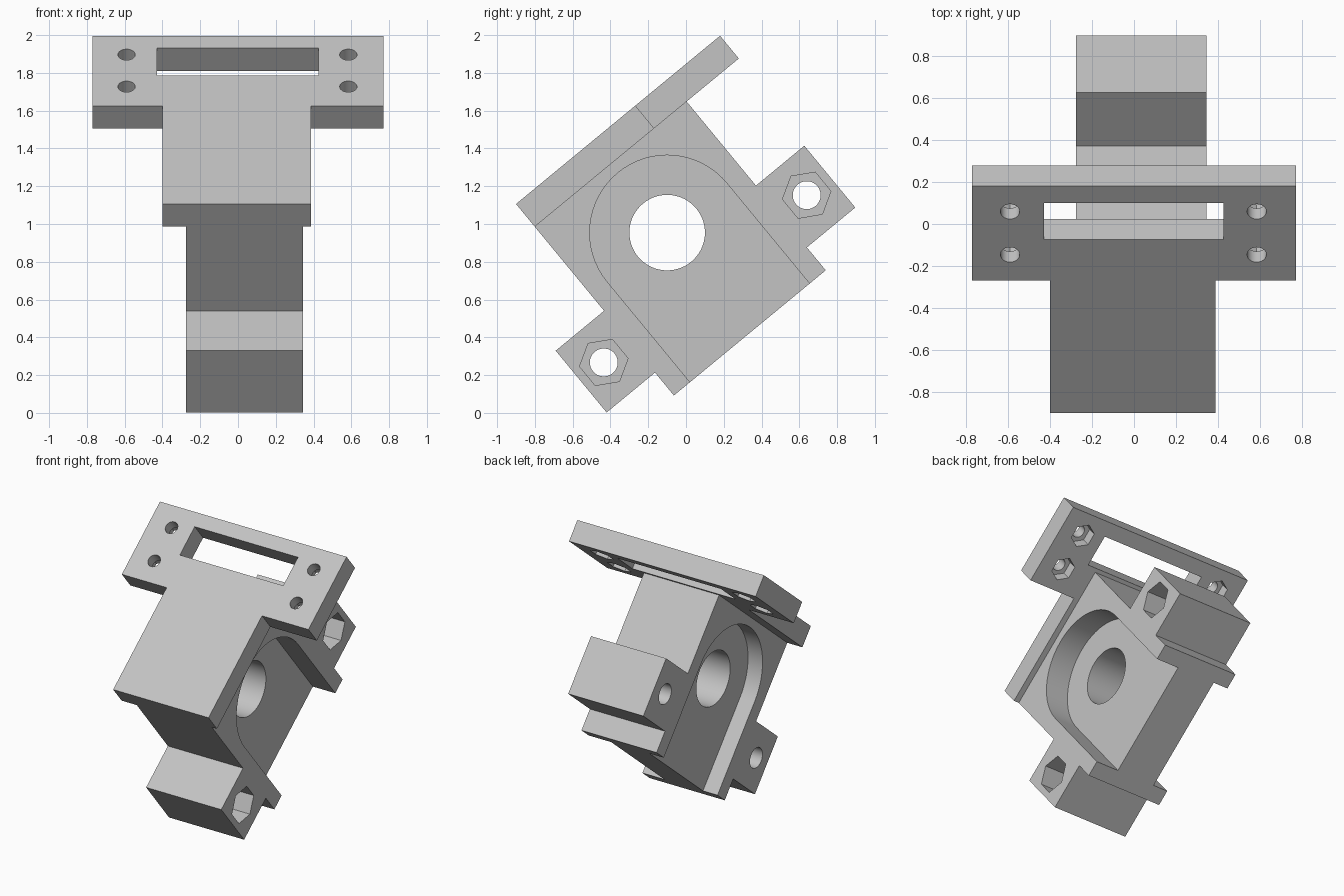
import bpy
import bmesh
from math import cos, sin, pi, radians

cube = bpy.data.objects.get("Cube")
if cube:
    bpy.data.objects.remove(cube, do_unlink=True)

grey = bpy.data.materials.new("plain grey")
grey.use_nodes = True
colour = (0.55, 0.55, 0.55, 1)
grey.diffuse_color = colour
grey.node_tree.nodes["Principled BSDF"].inputs["Base Color"].default_value = colour


def prism(name, profile, axis, low, high):
    """Extrude a closed profile along x (points are y, z) or z (points are x, y)."""
    def place(p, h):
        return (h, *p) if axis == "x" else (*p, h)
    bm = bmesh.new()
    a = [bm.verts.new(place(p, low)) for p in profile]
    b = [bm.verts.new(place(p, high)) for p in profile]
    bm.faces.new(a)
    bm.faces.new(b)
    n = len(profile)
    for i in range(n):
        j = (i + 1) % n
        bm.faces.new((a[i], a[j], b[j], b[i]))
    bmesh.ops.recalc_face_normals(bm, faces=bm.faces)
    mesh = bpy.data.meshes.new(name)
    bm.to_mesh(mesh)
    bm.free()
    mesh.materials.append(grey)
    obj = bpy.data.objects.new(name, mesh)
    bpy.context.collection.objects.link(obj)
    return obj


def ring(centre, radius, sides, start=0.0):
    return [(centre[0] + radius * cos(start + 2 * pi * i / sides),
             centre[1] + radius * sin(start + 2 * pi * i / sides))
            for i in range(sides)]


def cut(target, profile, axis, low, high):
    cutter = prism("cutter", profile, axis, low, high)
    cutter.hide_render = True
    mod = target.modifiers.new("cut", "BOOLEAN")
    mod.operation = "DIFFERENCE"
    mod.solver = "EXACT"
    mod.object = cutter
    bpy.context.view_layer.objects.active = target
    bpy.ops.object.modifier_apply(modifier=mod.name)
    bpy.data.objects.remove(cutter, do_unlink=True)


# Shared dimensions, in the untilted frame with the plate's outer face at z = 0
thick = 0.156
length, bottom = 1.042, -1.314
lug, lug_top, lug_low = 0.332, -0.733, -1.157
left, right = 0.345, -0.275

# Housing with a clamping lug on either side
housing = prism("housing", [
    (0, -thick), (length, -thick), (length, lug_top), (length + lug, lug_top),
    (length + lug, lug_low), (length, lug_low), (length, bottom), (0, bottom),
    (0, lug_low), (-lug, lug_low), (-lug, lug_top), (0, lug_top)],
    "x", right, left)

# Arched recesses in both sides, open at the bottom, and the central bore
centre, arch = (0.521, -0.626), 0.41
pocket = [(centre[0] + arch * cos(pi * i / 32), centre[1] + arch * sin(pi * i / 32))
          for i in range(33)]
pocket += [(centre[0] - arch, bottom - 0.1), (centre[0] + arch, bottom - 0.1)]
cut(housing, pocket, "x", 0.16, left + 0.1)
cut(housing, pocket, "x", right - 0.1, -0.155)
cut(housing, ring(centre, 0.2, 64), "x", -1, 1)

# Bolt holes with hexagonal nut pockets in the lugs
for y in (-0.175, 1.217):
    cut(housing, ring((y, -0.943), 0.074, 32), "x", -1, 1)
    cut(housing, ring((y, -0.943), 0.13, 6, pi / 6), "x", 0.145, 1)

# T-shaped mounting plate with a window
plate = prism("mounting_plate", [
    (-0.40, 0), (0.387, 0), (0.387, 0.817), (0.77, 0.817),
    (0.77, 1.40), (-0.77, 1.40), (-0.77, 0.817), (-0.40, 0.817)],
    "z", -thick, 0)
cut(plate, [(-0.428, 1.07), (0.425, 1.07), (0.425, 1.297), (-0.428, 1.297)], "z", -1, 1)

# Screw holes with nut pockets behind them
for x in (-0.59, 0.584):
    for y in (0.977, 1.243):
        cut(plate, ring((x, y), 0.046, 24), "z", -1, 1)
        cut(plate, ring((x, y), 0.085, 6, pi / 6), "z", -1, -0.08)

# Tilt the whole bracket into place
for part in (housing, plate):
    part.rotation_euler = (radians(39.5), 0, 0)
    part.location = (0, -0.90, 1.106)
    bpy.ops.object.select_all(action="DESELECT")
    part.select_set(True)
    bpy.context.view_layer.objects.active = part
    bpy.ops.object.shade_smooth_by_angle(angle=radians(30))
